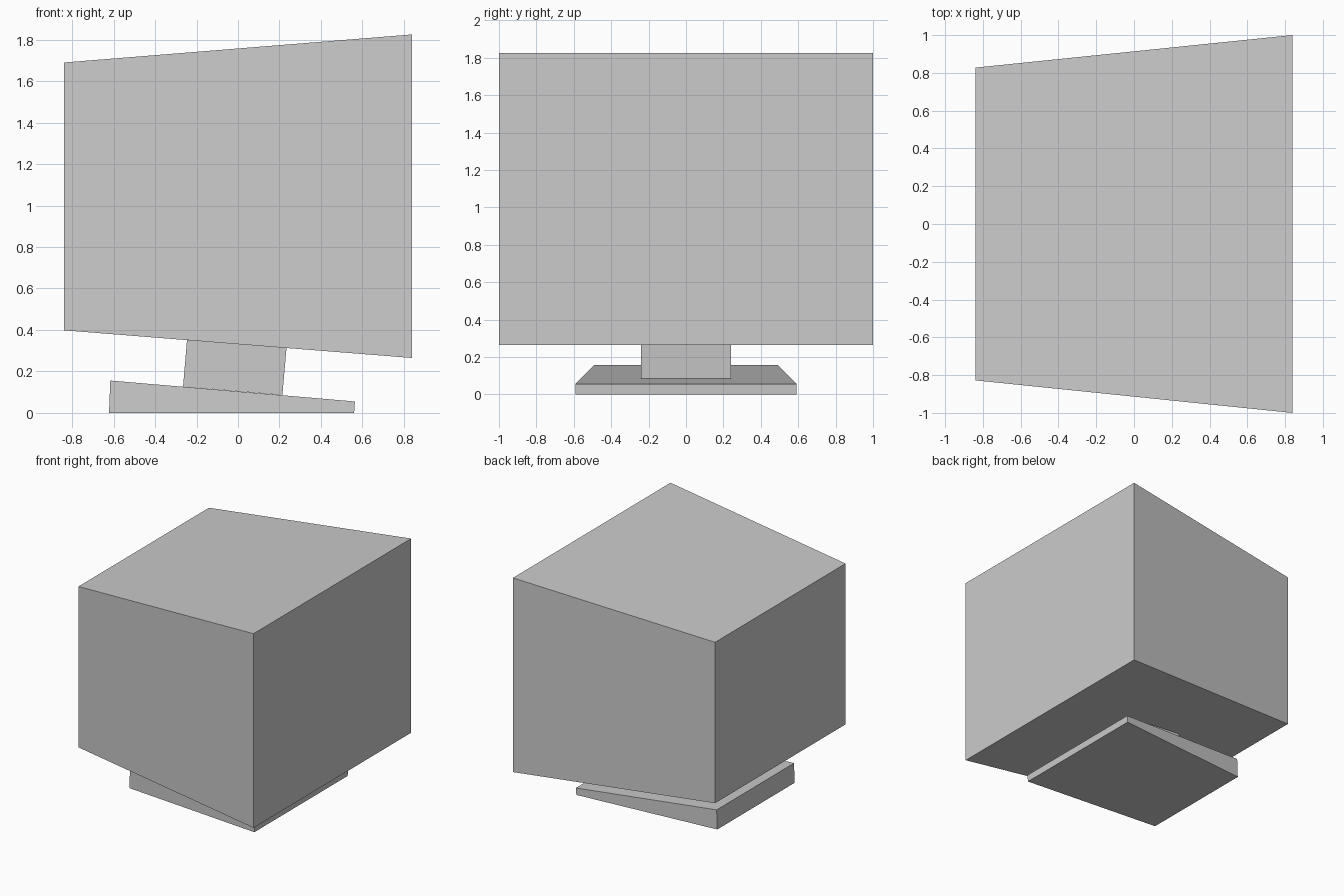
import bpy
import bmesh

if "Cube" in bpy.data.objects:
    bpy.data.objects.remove(bpy.data.objects["Cube"])

grey = bpy.data.materials.new("plain grey")
grey.diffuse_color = (0.6, 0.6, 0.6, 1.0)
grey.use_nodes = True
grey.node_tree.nodes["Principled BSDF"].inputs["Base Color"].default_value = grey.diffuse_color


def tapered_block(name, left, right):
    """Six-sided block; each end is (bottom x, bottom z, top x, top z, half width)."""
    bm = bmesh.new()
    rings = []
    for xb, zb, xt, zt, w in (left, right):
        rings.append([bm.verts.new(p) for p in
                      ((xb, -w, zb), (xb, w, zb), (xt, w, zt), (xt, -w, zt))])
    for ring in rings:
        bm.faces.new(ring)
    for i in range(4):
        j = (i + 1) % 4
        bm.faces.new((rings[0][i], rings[0][j], rings[1][j], rings[1][i]))
    bmesh.ops.recalc_face_normals(bm, faces=bm.faces)
    mesh = bpy.data.meshes.new(name)
    bm.to_mesh(mesh)
    bm.free()
    mesh.materials.append(grey)
    obj = bpy.data.objects.new(name, mesh)
    bpy.context.collection.objects.link(obj)
    return obj


# Large flared housing, widest at the +x end
tapered_block("housing", (-0.838, 0.398, -0.838, 1.69, 0.828),
              (0.838, 0.265, 0.838, 1.825, 1.0))

# Short leaning neck
tapered_block("neck", (-0.265, 0.126, -0.246, 0.351, 0.24),
              (0.214, 0.086, 0.234, 0.313, 0.24))

# Wedge-shaped foot
tapered_block("foot", (-0.622, 0.0, -0.616, 0.156, 0.491),
              (0.56, 0.0, 0.564, 0.055, 0.592))
